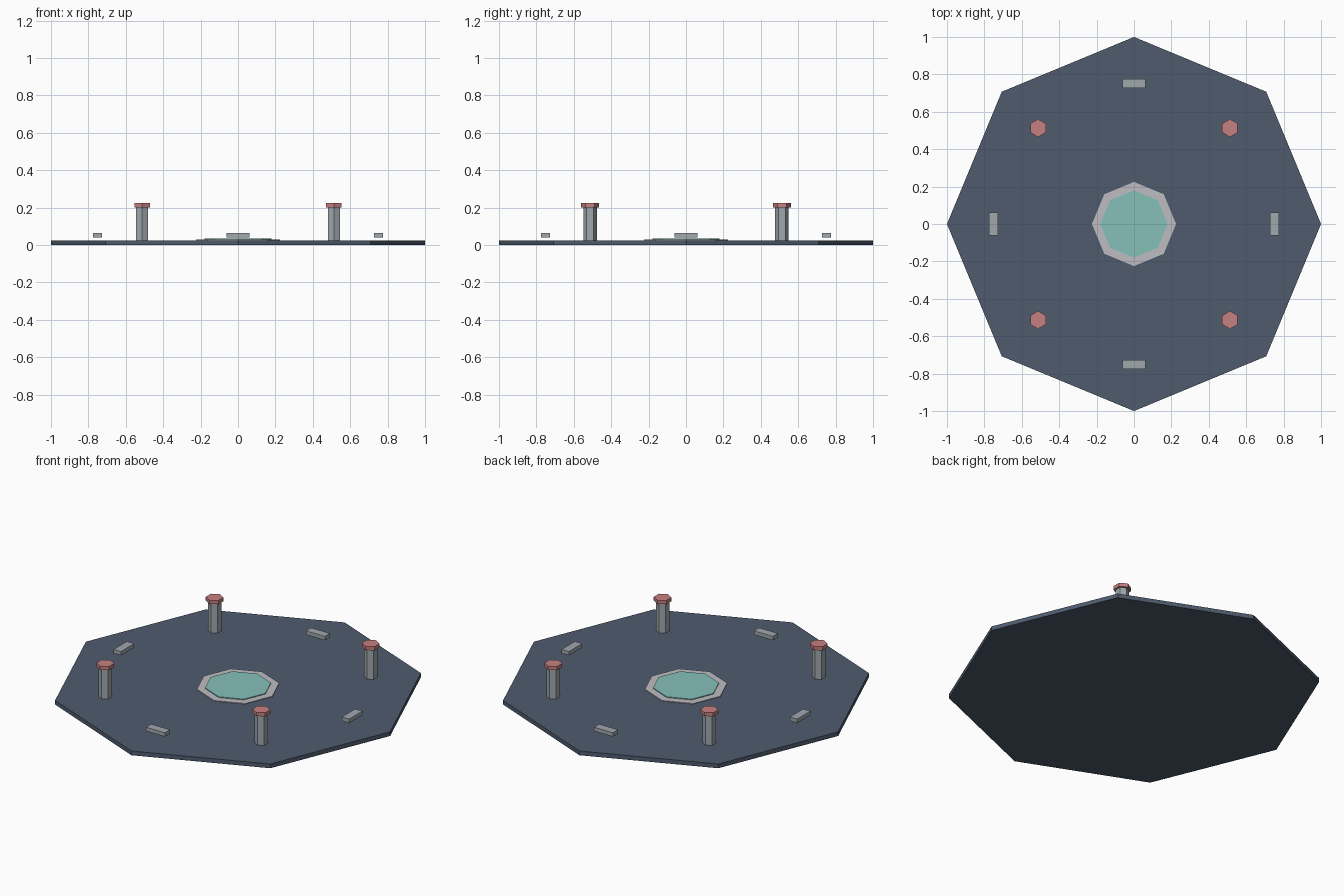
import bpy, bmesh, math
from mathutils import Matrix

if "Cube" in bpy.data.objects:
    bpy.data.objects.remove(bpy.data.objects["Cube"])


def material(name, rgb):
    """Flat colour from 0-255 sRGB."""
    m = bpy.data.materials.new(name)
    lin = [((c / 255 + 0.055) / 1.055) ** 2.4 for c in rgb]
    m.diffuse_color = (*lin, 1)
    m.use_nodes = True
    m.node_tree.nodes["Principled BSDF"].inputs["Base Color"].default_value = m.diffuse_color
    return m


slate = material("slate", (78, 91, 109))
pale = material("pale grey", (190, 190, 194))
teal = material("teal", (134, 192, 184))
metal = material("metal grey", (160, 168, 174))
coral = material("coral", (198, 128, 128))


def finish(name, bm, mat, loc):
    me = bpy.data.meshes.new(name)
    bm.to_mesh(me)
    bm.free()
    me.materials.append(mat)
    ob = bpy.data.objects.new(name, me)
    ob.location = loc
    bpy.context.collection.objects.link(ob)
    return ob


def prism(name, sides, radius, z0, z1, mat, x=0, y=0, turn=0):
    """Upright prism with its first corner at angle turn."""
    bm = bmesh.new()
    ring = [bm.verts.new((radius * math.cos(turn + math.tau * i / sides),
                          radius * math.sin(turn + math.tau * i / sides), 0))
            for i in range(sides)]
    base = bm.faces.new(ring)
    top = bmesh.ops.extrude_face_region(bm, geom=[base])["geom"]
    bmesh.ops.translate(bm, vec=(0, 0, z1 - z0),
                        verts=[v for v in top if isinstance(v, bmesh.types.BMVert)])
    bmesh.ops.recalc_face_normals(bm, faces=bm.faces)
    return finish(name, bm, mat, (x, y, z0))


def box(name, size, loc, mat):
    bm = bmesh.new()
    bmesh.ops.create_cube(bm, size=1, matrix=Matrix.Diagonal((*size, 1)))
    return finish(name, bm, mat, loc)


# Octagonal platform with a raised centre emblem
prism("platform", 8, 1.0, 0, 0.025, slate)
prism("centre_border", 8, 0.225, 0.025, 0.029, pale)
prism("centre_pad", 8, 0.18, 0.029, 0.034, teal)

# Four hexagonal posts with caps
for sx in (-1, 1):
    for sy in (-1, 1):
        x, y = 0.513 * sx, 0.513 * sy
        prism("post", 6, 0.036, 0.025, 0.202, metal, x, y, math.pi / 2)
        prism("post_cap", 6, 0.048, 0.202, 0.224, coral, x, y, math.pi / 2)

# Four small bars hovering just above the platform
for s in (-1, 1):
    box("side_bar", (0.048, 0.124, 0.023), (0.75 * s, 0, 0.052), metal)
    box("end_bar", (0.124, 0.048, 0.023), (0, 0.75 * s, 0.052), metal)
